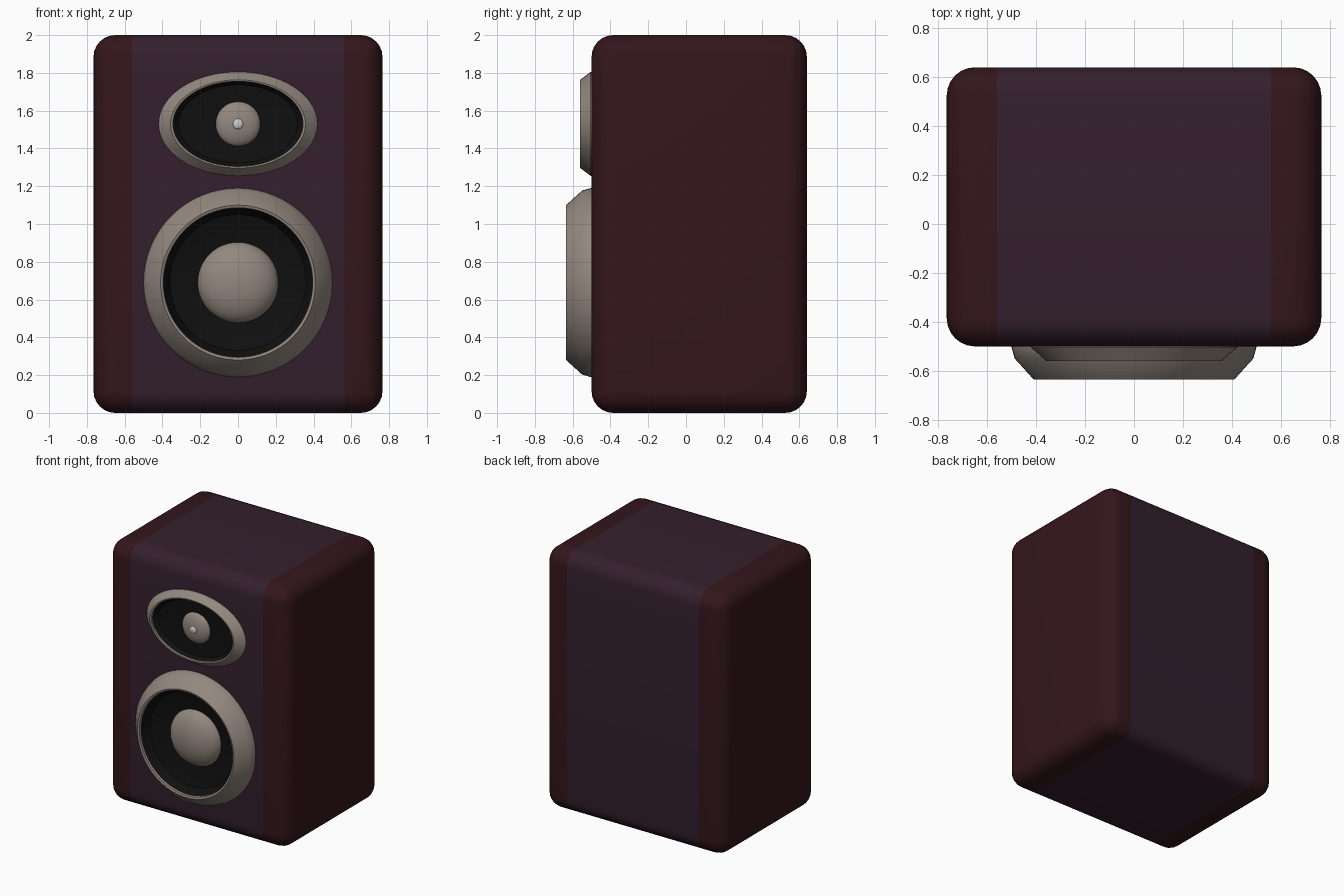
import bpy, bmesh
from math import sin, cos, pi, radians
from mathutils import Matrix

if "Cube" in bpy.data.objects:
    bpy.data.objects.remove(bpy.data.objects["Cube"])


def material(name, rgb):
    m = bpy.data.materials.new(name)
    m.diffuse_color = (*rgb, 1)
    m.use_nodes = True
    m.node_tree.nodes["Principled BSDF"].inputs["Base Color"].default_value = m.diffuse_color
    return m


PURPLE = material("purple_panel", (0.034, 0.014, 0.026))
RED = material("red_side", (0.034, 0.008, 0.011))
RIM = material("warm_grey", (0.29, 0.245, 0.21))
BLACK = material("black_cone", (0.005, 0.005, 0.005))
LIGHT = material("light_tip", (0.6, 0.58, 0.57))


def finish(name, bm, mats, angle=30):
    me = bpy.data.meshes.new(name)
    bm.to_mesh(me)
    bm.free()
    for m in mats:
        me.materials.append(m)
    me.shade_smooth()
    me.set_sharp_from_angle(angle=radians(angle))
    ob = bpy.data.objects.new(name, me)
    bpy.context.collection.objects.link(ob)
    return ob


def lathe(name, profile, z, mat, sx=1.0, sz=1.0, n=64):
    """Spin (radius, y) points around the y axis, stretched to an ellipse."""
    bm = bmesh.new()
    rings = [[bm.verts.new((r * sx * cos(2 * pi * k / n), y,
                            z + r * sz * sin(2 * pi * k / n)))
              for k in range(n)] for r, y in profile]
    for a, b in zip(rings, rings[1:]):
        for k in range(n):
            j = (k + 1) % n
            bm.faces.new((a[k], a[j], b[j], b[k]))
    bmesh.ops.remove_doubles(bm, verts=bm.verts, dist=1e-5)
    return finish(name, bm, [mat])


def dome(name, radius, depth, y, z, mat, steps=12, n=48):
    pts = [(radius * cos(i * pi / 2 / steps), y - depth * sin(i * pi / 2 / steps))
           for i in range(steps + 1)]
    return lathe(name, pts, z, mat, n=n)


# Cabinet: rounded box, split into a purple middle and red sides
bm = bmesh.new()
bmesh.ops.create_cube(bm, size=1, matrix=Matrix.Translation((0, 0.07, 1))
                      @ Matrix.Diagonal((1.53, 1.14, 2.0, 1)))
bmesh.ops.bevel(bm, geom=bm.edges[:], offset=0.115, segments=6,
                profile=0.5, affect='EDGES')
for x in (-0.56, 0.56):
    bmesh.ops.bisect_plane(bm, geom=bm.verts[:] + bm.edges[:] + bm.faces[:],
                           plane_co=(x, 0, 0), plane_no=(1, 0, 0))
for f in bm.faces:
    f.material_index = int(abs(f.calc_center_median().x) > 0.56)
finish("cabinet", bm, [PURPLE, RED])

# Woofer: chamfered rim, dark cone and centre dome
WZ = 0.69
lathe("woofer_rim", [(0.5, -0.49), (0.5, -0.505), (0.487, -0.55),
                     (0.41, -0.635), (0.396, -0.63), (0.394, -0.61)], WZ, RIM)
lathe("woofer_cone", [(0.395, -0.615), (0.36, -0.55), (0.20, -0.505), (0, -0.505)],
      WZ, BLACK)
dome("woofer_dome", 0.215, 0.11, -0.495, WZ, RIM)

# Tweeter: the same build as a flattened ellipse, with a bright tip
TZ = 1.53
lathe("tweeter_rim", [(1, -0.49), (1, -0.505), (0.85, -0.56),
                      (0.82, -0.558), (0.815, -0.54)], TZ, RIM, 0.42, 0.275)
lathe("tweeter_cone", [(0.817, -0.545), (0.75, -0.515), (0.4, -0.504), (0, -0.504)],
      TZ, BLACK, 0.42, 0.275)
dome("tweeter_dome", 0.12, 0.05, -0.495, TZ, RIM)
dome("tweeter_tip", 0.028, 0.012, -0.542, TZ, LIGHT, 6, 24)
